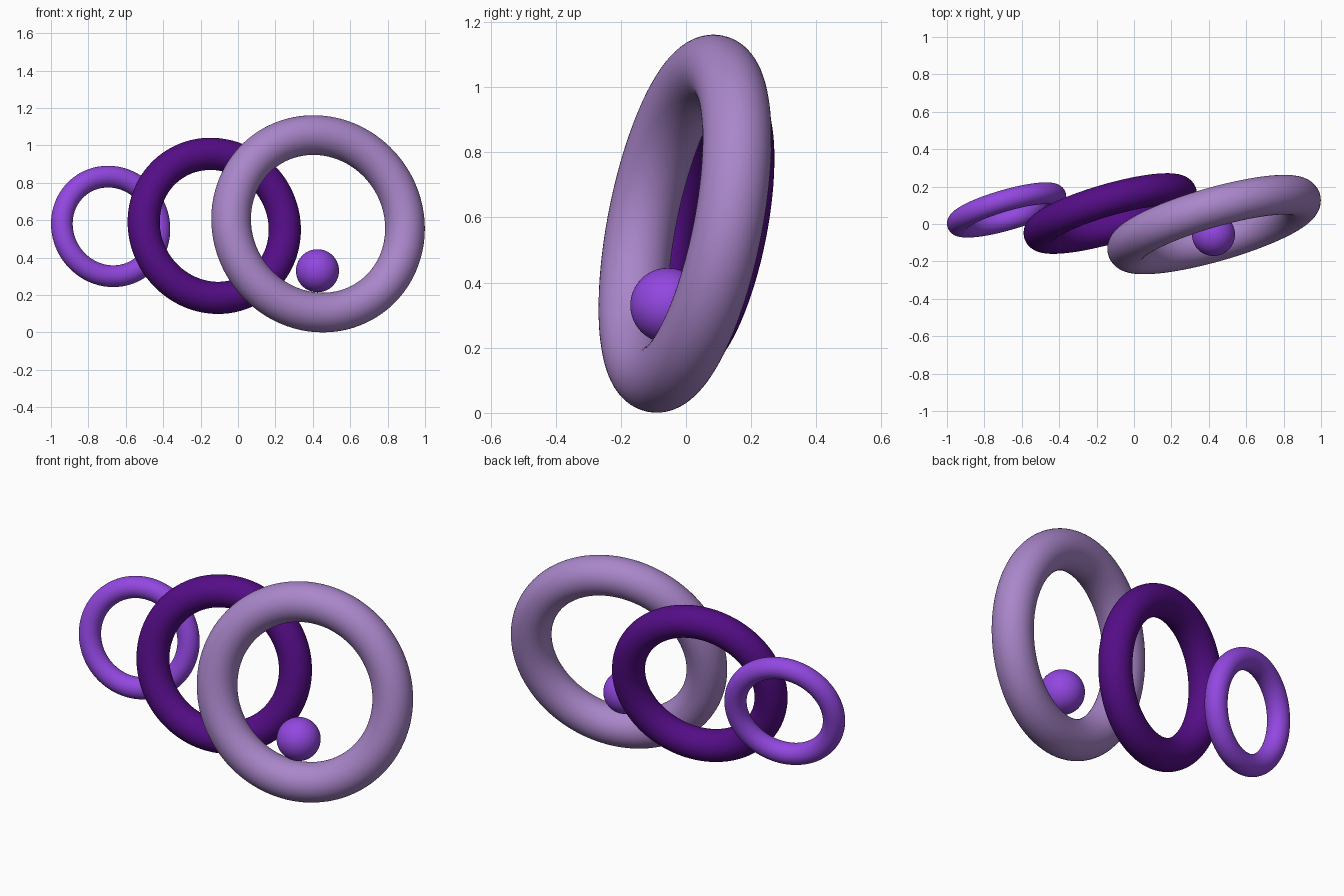
import bpy
from mathutils import Vector

if "Cube" in bpy.data.objects:
    bpy.data.objects.remove(bpy.data.objects["Cube"])


def material(name, rgb):
    m = bpy.data.materials.new(name)
    m.diffuse_color = (*rgb, 1)
    m.use_nodes = True
    m.node_tree.nodes["Principled BSDF"].inputs["Base Color"].default_value = m.diffuse_color
    return m


pale = material("pale lilac", (0.40, 0.24, 0.59))
violet = material("bright violet", (0.29, 0.063, 0.75))
dark = material("dark purple", (0.089, 0.004, 0.24))

# All rings share one tilted axis
axis = Vector((0.272, -0.944, 0.188)).normalized()
tilt = axis.to_track_quat('Z', 'Y').to_euler()


def finish(name, mat):
    ob = bpy.context.object
    ob.name = name
    ob.data.materials.append(mat)
    bpy.ops.object.shade_smooth()


def ring(name, center, major, minor, mat):
    bpy.ops.mesh.primitive_torus_add(
        location=center, rotation=tilt, major_radius=major, minor_radius=minor,
        major_segments=128, minor_segments=48)
    finish(name, mat)


# Three overlapping rings
ring("large_ring", (0.428, -0.003, 0.581), 0.483, 0.106, pale)
ring("middle_ring", (-0.127, 0.056, 0.570), 0.392, 0.086, dark)
ring("small_ring", (-0.681, 0.075, 0.567), 0.271, 0.058, violet)

# Ball resting inside the large ring
bpy.ops.mesh.primitive_uv_sphere_add(
    segments=64, ring_count=32, radius=0.115, location=(0.425, -0.056, 0.33))
finish("ball", violet)
